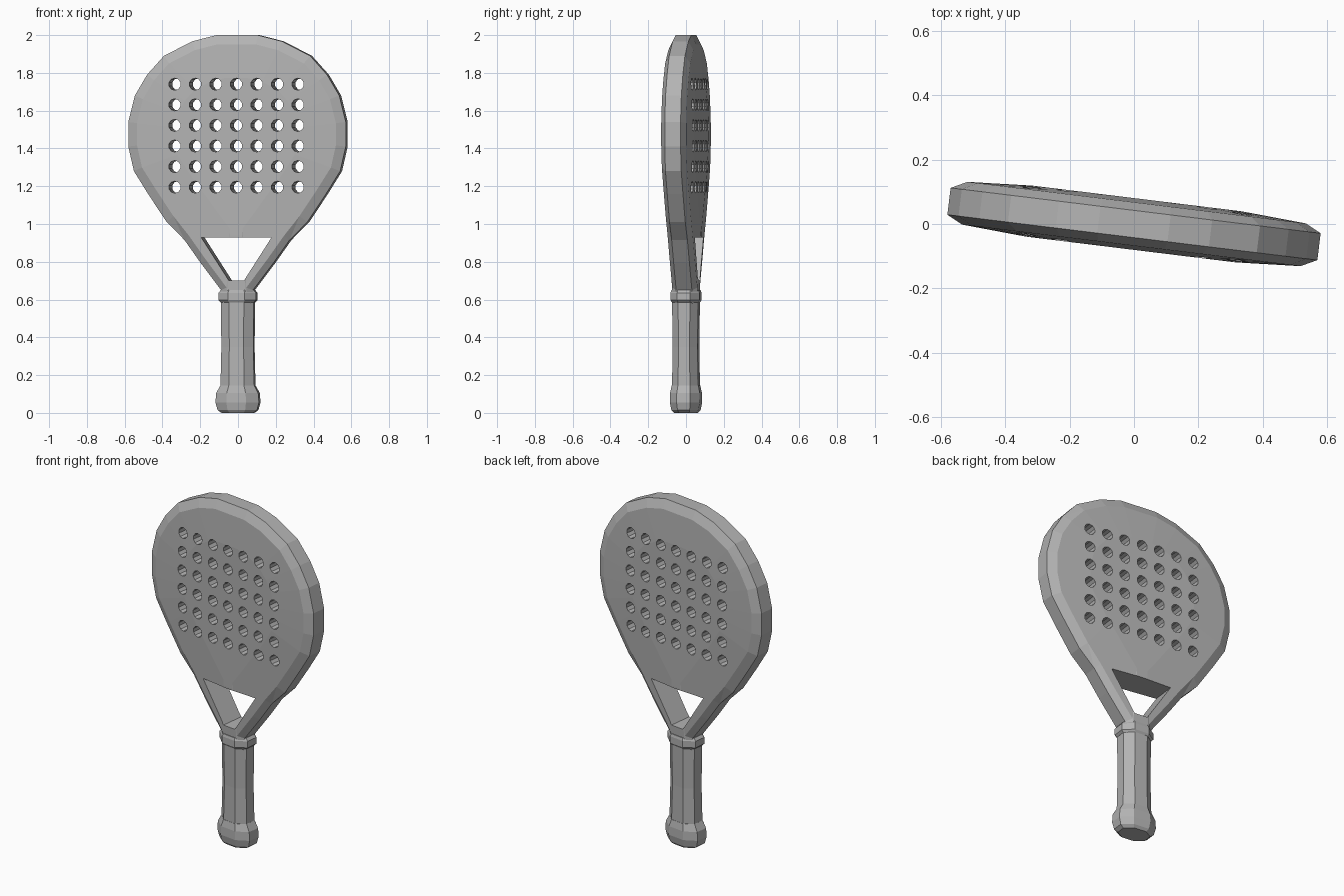
import bpy, bmesh, math
from mathutils import Matrix, Vector

if "Cube" in bpy.data.objects:
    bpy.data.objects.remove(bpy.data.objects["Cube"])

TURN = Matrix.Rotation(math.radians(-7), 4, 'Z')

grey = bpy.data.materials.new("plain grey")
grey.diffuse_color = (0.45, 0.45, 0.45, 1)
grey.use_nodes = True
grey.node_tree.nodes["Principled BSDF"].inputs["Base Color"].default_value = grey.diffuse_color


def finish(bm, name, material=grey):
    bmesh.ops.recalc_face_normals(bm, faces=bm.faces[:])
    mesh = bpy.data.meshes.new(name)
    bm.to_mesh(mesh)
    bm.free()
    obj = bpy.data.objects.new(name, mesh)
    bpy.context.collection.objects.link(obj)
    obj.matrix_world = TURN
    if material:
        mesh.materials.append(material)
    return obj


def loft(bm, rings):
    """Skin a stack of equal-length rings and cap both ends."""
    loops = [[bm.verts.new(p) for p in ring] for ring in rings]
    for a, b in zip(loops, loops[1:]):
        for i in range(len(a)):
            j = (i + 1) % len(a)
            bm.faces.new((a[i], a[j], b[j], b[i]))
    bm.faces.new(loops[0][::-1])
    bm.faces.new(loops[-1])


# Head outline, counter-clockwise in x and z
half = [(.075, .58), (.085, .65), (.195, .795), (.28, .915), (.375, 1.01),
        (.475, 1.16), (.55, 1.28), (.58, 1.41), (.58, 1.54), (.545, 1.68),
        (.48, 1.79), (.39, 1.89), (.24, 1.967), (.11, 2.0)]
outline = [Vector(p) for p in half] + [Vector((-x, z)) for x, z in reversed(half)]


def inset(points):
    out = []
    for i, p in enumerate(points):
        d1 = (p - points[i - 1]).normalized()
        d2 = (points[(i + 1) % len(points)] - p).normalized()
        n = Vector((-d1.y - d2.y, d1.x + d2.x)).normalized()
        out.append(p + n * (.05 if p.y > 1 else .035))
    return out


centre = Vector((0, 1.48))
bevel = inset(outline)
crown = [centre + (p - centre) * .62 for p in bevel]


def at(points, y):
    return [(p.x, y, p.y) for p in points]


# Head: bevelled rim with gently crowned faces
bm = bmesh.new()
loft(bm, [at(crown, -.08), at(bevel, -.067), at(outline, -.042),
          at(outline, .042), at(bevel, .067), at(crown, .08)])
bmesh.ops.triangulate(bm, faces=[f for f in bm.faces if len(f.verts) == 4])
head = finish(bm, "racket_head")

# Cutter: grid of round holes and the open throat
bm = bmesh.new()
for col in range(7):
    for row in range(6):
        place = Matrix.Translation(((col - 3) * .1095, 0, 1.195 + row * .109))
        bmesh.ops.create_cone(bm, cap_ends=True, segments=10, radius1=.032,
                              radius2=.032, depth=.4,
                              matrix=place @ Matrix.Rotation(math.pi / 2, 4, 'X'))
throat = [Vector(p) for p in ((-.04, .70), (.04, .70), (.187, .928), (-.187, .928))]
loft(bm, [at(throat, -.2), at(throat, .2)])
cutter = finish(bm, "hole_cutter", None)
cutter.hide_render = True

cut = head.modifiers.new("holes", 'BOOLEAN')
cut.operation = 'DIFFERENCE'
cut.solver = 'EXACT'
cut.object = cutter
bpy.context.view_layer.objects.active = head
bpy.ops.object.modifier_apply(modifier=cut.name)
bpy.data.objects.remove(cutter)


def octagon(hx, hy, z):
    cx, cy = hx * .45, hy * .45
    return [(hx, -cy, z), (hx, cy, z), (cx, hy, z), (-cx, hy, z),
            (-hx, cy, z), (-hx, -cy, z), (-cx, -hy, z), (cx, -hy, z)]


def octagonal_part(name, sections):
    bm = bmesh.new()
    loft(bm, [octagon(*s) for s in sections])
    return finish(bm, name)


# Handle, butt cap and collar as (half width, half depth, height) sections
octagonal_part("grip", [(.09, .07, .13), (.085, .066, .35), (.088, .07, .61)])
octagonal_part("butt_cap", [(.085, .06, 0), (.105, .072, .015), (.116, .08, .055),
                            (.112, .079, .105), (.09, .071, .145)])
octagonal_part("collar", [(.088, .07, .585), (.1, .077, .597),
                          (.1, .077, .635), (.088, .073, .65)])
